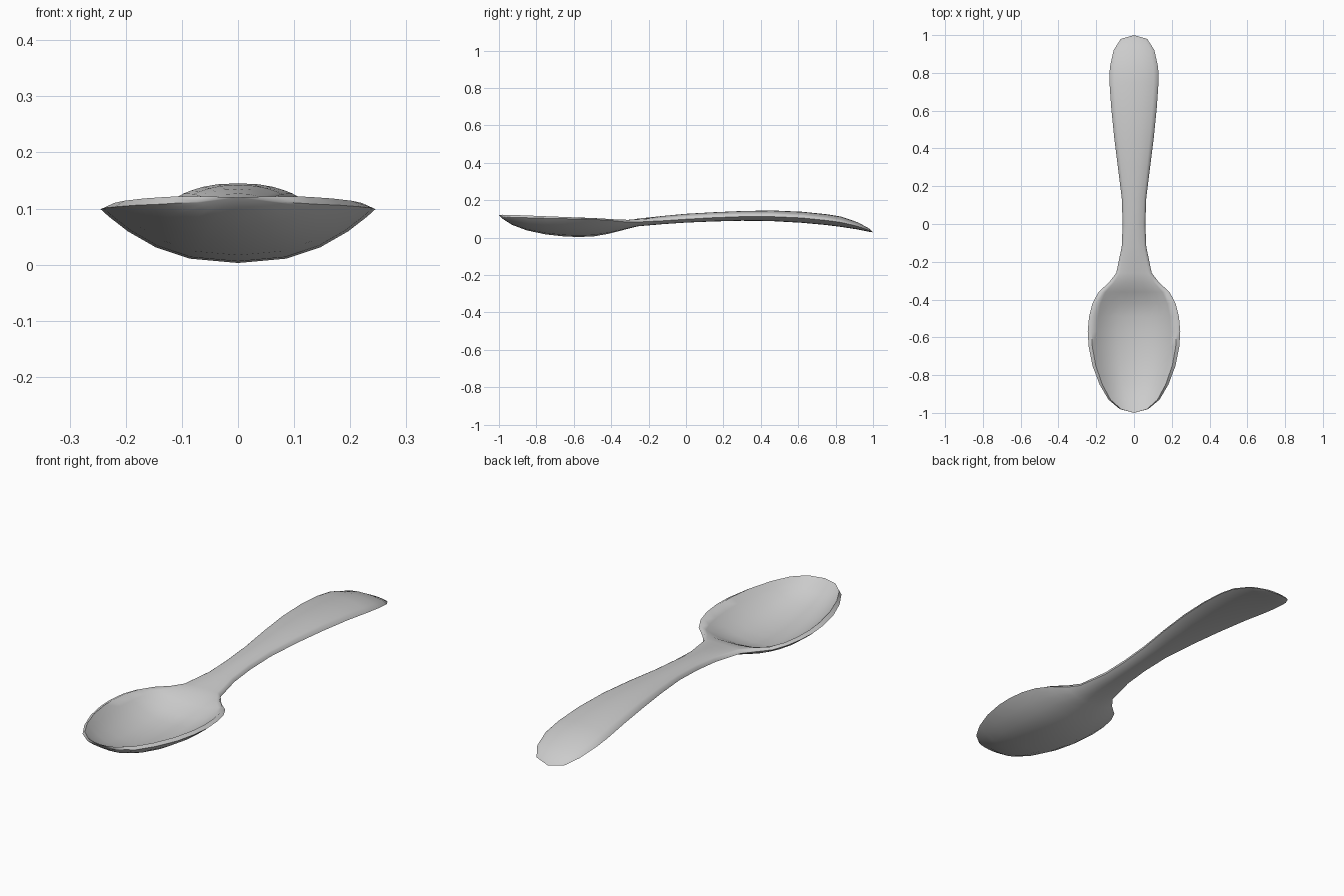
import bpy, bmesh

# Stations along the spoon: y, half width, edge z, rim z, top centre z, bottom centre z
STATIONS = [
    (-.98, .075, .112, .122, .114, .100), (-.93, .135, .108, .121, .079, .068),
    (-.85, .182, .106, .118, .050, .038), (-.75, .220, .103, .114, .028, .017),
    (-.65, .240, .101, .110, .018, .006), (-.57, .245, .099, .107, .016, .003),
    (-.49, .238, .097, .104, .020, .007), (-.42, .220, .093, .100, .034, .019),
    (-.36, .188, .087, .096, .065, .034), (-.31, .133, .082, .095, .090, .047),
    (-.26, .094, .083, .096, .101, .060), (-.12, .065, .090, .104, .116, .072),
    (.0, .060, .098, .112, .127, .080), (.14, .065, .106, .120, .135, .086),
    (.30, .085, .112, .126, .142, .090), (.46, .105, .112, .127, .145, .088),
    (.62, .121, .105, .119, .138, .079), (.75, .130, .092, .104, .125, .067),
    (.83, .128, .081, .091, .112, .057), (.92, .108, .060, .066, .081, .043),
    (.98, .070, .038, .041, .048, .031),
]
RIM = .92
US = [-.8, -.6, -.35, 0, .35, .6, .8]


def ring(y, w, edge, rim, top, bottom):
    """Closed section: left edge, over the top, right edge, back underneath."""
    pts = [(-1, edge), (-RIM, rim)]
    pts += [(u, top + (rim - top) * abs(u / RIM) ** 2.4) for u in US]
    pts += [(RIM, rim), (1, edge)]
    for u in [.94] + US[::-1] + [-.94]:
        pts.append((u, bottom + (edge - bottom) * abs(u) ** 2.4))
    return [(u * w, y, z) for u, z in pts]


# Loft the bowl, neck and handle as one continuous body
bm = bmesh.new()
rings = [[bm.verts.new(p) for p in ring(*s)] for s in STATIONS]
n = len(rings[0])
for a, b in zip(rings, rings[1:]):
    for i in range(n):
        j = (i + 1) % n
        bm.faces.new((a[i], a[j], b[j], b[i]))

# Close the bowl tip and the handle end to a point
for r, tip in ((rings[0], (0, -1, .120)), (rings[-1], (0, 1, .028))):
    v = bm.verts.new(tip)
    for i in range(n):
        bm.faces.new((r[i], r[(i + 1) % n], v))
bmesh.ops.recalc_face_normals(bm, faces=bm.faces)

mesh = bpy.data.meshes.new("spoon")
bm.to_mesh(mesh)
bm.free()
spoon = bpy.data.objects.new("spoon", mesh)
bpy.context.collection.objects.link(spoon)
bpy.context.view_layer.objects.active = spoon
spoon.select_set(True)
bpy.ops.object.shade_smooth_by_angle(angle=1.1)
